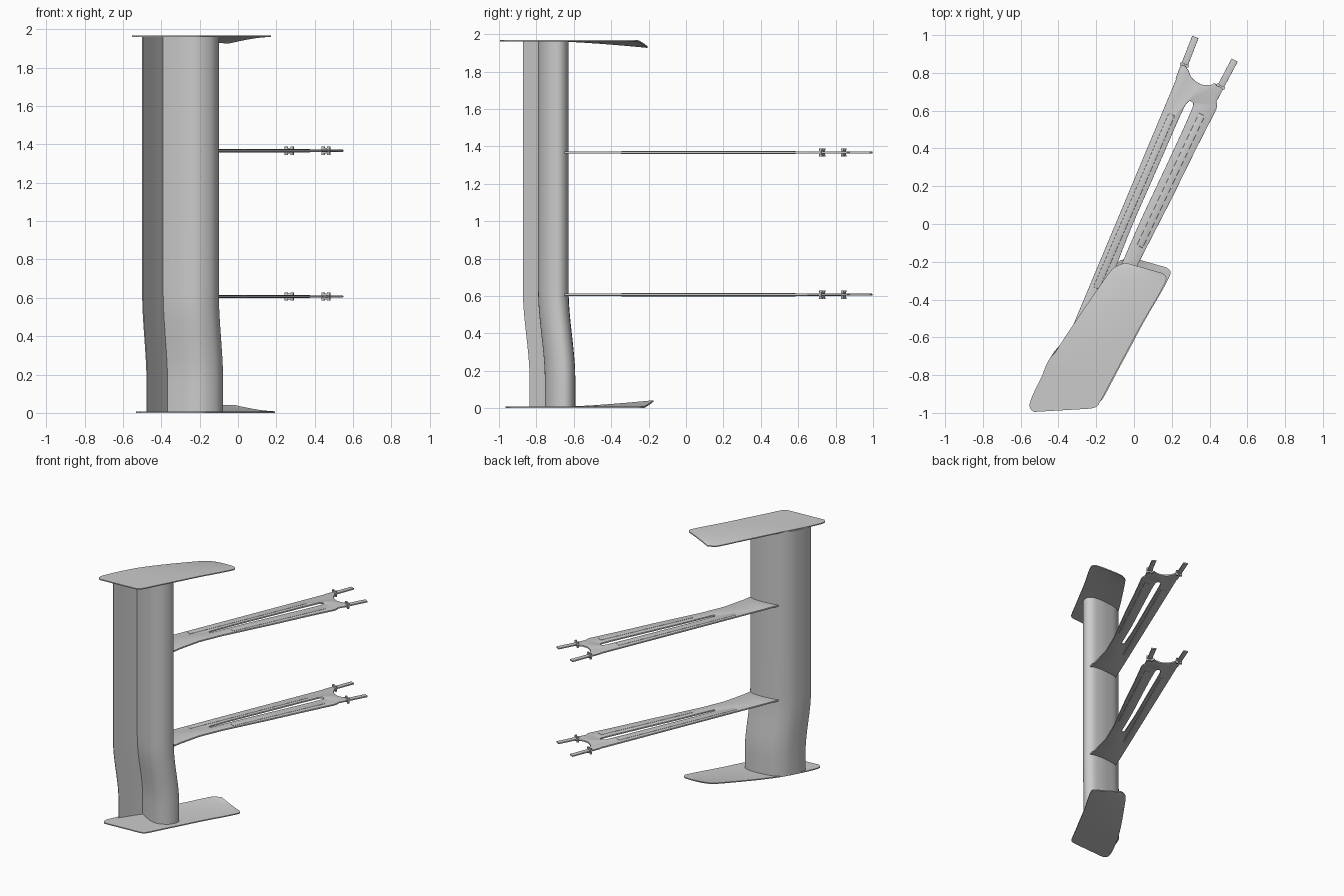
import bpy, bmesh
from mathutils import Vector

if "Cube" in bpy.data.objects:
    bpy.data.objects.remove(bpy.data.objects["Cube"])


def smoothstep(t):
    t = max(0.0, min(1.0, t))
    return t * t * (3 - 2 * t)


def spline(pts, steps=6):
    """Smooth open curve through 2D points."""
    p = [Vector(q) for q in pts]
    p = [2 * p[0] - p[1]] + p + [2 * p[-1] - p[-2]]
    out = []
    for a, b, c, d in zip(p, p[1:], p[2:], p[3:]):
        for k in range(steps):
            t = k / steps
            out.append(0.5 * (2 * b + (c - a) * t + (2 * a - 5 * b + 4 * c - d) * t * t
                              + (3 * b - a - 3 * c + d) * t ** 3))
    return out + [p[-2]]


def finish(name, bm, angle=0.6):
    bmesh.ops.recalc_face_normals(bm, faces=bm.faces)
    me = bpy.data.meshes.new(name)
    bm.to_mesh(me)
    bm.free()
    ob = bpy.data.objects.new(name, me)
    bpy.context.collection.objects.link(ob)
    bpy.ops.object.select_all(action='DESELECT')
    ob.select_set(True)
    bpy.context.view_layer.objects.active = ob
    bpy.ops.object.shade_smooth_by_angle(angle=angle)
    return ob


def flat_part(name, loops, z, thick, bevel=0.002):
    """Extruded flat outline; extra loops become holes."""
    cu = bpy.data.curves.new(name, 'CURVE')
    cu.dimensions, cu.fill_mode = '2D', 'BOTH'
    cu.extrude, cu.bevel_depth, cu.bevel_resolution = thick / 2 - bevel, bevel, 1
    cu.offset = -bevel
    for loop in loops:
        s = cu.splines.new('POLY')
        s.points.add(len(loop) - 1)
        for pt, q in zip(s.points, loop):
            pt.co = (q[0], q[1], 0, 1)
        s.use_cyclic_u = True
    tmp = bpy.data.objects.new(name + "_tmp", cu)
    bpy.context.collection.objects.link(tmp)
    bpy.context.view_layer.update()
    me = tmp.evaluated_get(bpy.context.evaluated_depsgraph_get()).to_mesh()
    bm = bmesh.new()
    bm.from_mesh(me)
    bpy.data.objects.remove(tmp)
    bmesh.ops.remove_doubles(bm, verts=bm.verts, dist=1e-5)
    bmesh.ops.translate(bm, verts=bm.verts, vec=(0, 0, z))
    return finish(name, bm)


def strip(a, b, w):
    """Four-cornered bar outline from a to b."""
    a, b = Vector(a), Vector(b)
    d = (b - a).normalized()
    n = Vector((-d.y, d.x)) * w / 2
    return [a + n, a - n, b - n, b + n]


# Wing: cambered section lofted upright, stepped sideways near the bottom
section = spline([(-0.50, -0.87), (-0.48, -0.785), (-0.44, -0.705), (-0.37, -0.65),
                  (-0.28, -0.632), (-0.20, -0.628), (-0.13, -0.64), (-0.10, -0.685),
                  (-0.13, -0.75), (-0.20, -0.788), (-0.27, -0.783), (-0.34, -0.75),
                  (-0.39, -0.72)])
section += spline([(-0.39, -0.72), (-0.435, -0.78), (-0.495, -0.872)], 3)[1:]
bm = bmesh.new()
rings = []
levels = [0.006, 0.15] + [0.2 + 0.04 * i for i in range(12)] + [1.0, 1.5, 1.962]
for z in levels:
    k = 1 - smoothstep((z - 0.15) / 0.48)
    rings.append([bm.verts.new((p.x + 0.023 * k, p.y + 0.036 * k, z)) for p in section])
n = len(section)
for r, s in zip(rings, rings[1:]):
    for i in range(n):
        j = (i + 1) % n
        bm.faces.new((r[i], r[j], s[j], s[i]))
bm.faces.new(rings[0])
bm.faces.new(rings[-1])
finish("wing", bm, 0.55)

# End plates: rows across the plate, the rear inner corner curls towards the wing
rows = [((-0.53, -0.995), (-0.24, -0.978)), ((-0.55, -0.975), (-0.20, -0.968)),
        ((-0.548, -0.935), (-0.17, -0.925)), ((-0.50, -0.83), (-0.115, -0.82)),
        ((-0.42, -0.685), (-0.045, -0.69)), ((-0.32, -0.53), (0.035, -0.54)),
        ((-0.20, -0.355), (0.12, -0.395)), ((-0.125, -0.25), (0.165, -0.31)),
        ((-0.09, -0.222), (0.17, -0.28)), ((-0.045, -0.205), (0.15, -0.26))]
left = spline([r[0] for r in rows], 3)
right = spline([r[1] for r in rows], 3)
for name, z0, side, dx, dy in (("top_end_plate", 1.969, -1, 0, 0),
                               ("bottom_end_plate", 0.0, 1, 0.022, 0.03)):
    bm = bmesh.new()
    layers = []
    for depth in (0, 0.008):
        grid = []
        for a, b in zip(left, right):
            row = []
            for i in range(9):
                u = i / 8
                p = a.lerp(b, u)
                bend = 0.034 * max(0, (p.y + 0.70) / 0.49) ** 1.4 * (1 - u) ** 1.2
                row.append(bm.verts.new((p.x + dx, p.y + dy, z0 + side * (bend + depth))))
            grid.append(row)
        for r, s in zip(grid, grid[1:]):
            for i in range(8):
                bm.faces.new((r[i], r[i + 1], s[i + 1], s[i]))
        layers.append(grid)
    rims = [g[0] + [r[-1] for r in g[1:]] + g[-1][-2::-1] + [r[0] for r in g[-2:0:-1]]
            for g in layers]
    m = len(rims[0])
    for i in range(m):
        j = (i + 1) % m
        bm.faces.new((rims[0][i], rims[0][j], rims[1][j], rims[1][i]))
    finish(name, bm)

# Mounting arms: slotted plate, ribs, prongs and clamps
outline = [(-0.375, -0.67), (-0.12, -0.67), (-0.105, -0.58), (-0.06, -0.40), (0.02, -0.215),
           (0.20, 0.135), (0.33, 0.40), (0.435, 0.605), (0.44, 0.63), (0.43, 0.665),
           (0.445, 0.73), (0.425, 0.747)]
outline += spline([(0.41, 0.737), (0.36, 0.738), (0.31, 0.77), (0.285, 0.82)], 5)
outline += [(0.255, 0.835), (0.235, 0.795), (0.08, 0.425), (-0.32, -0.53)]
slot = spline([(-0.095, -0.225), (-0.01, -0.01), (0.13, 0.31), (0.25, 0.585), (0.285, 0.645),
               (0.305, 0.645), (0.305, 0.605), (0.19, 0.35), (0.04, 0.03), (-0.065, -0.21),
               (-0.085, -0.24), (-0.095, -0.225)], 4)[:-1]
prongs = [((0.237, 0.765), (0.325, 0.99)), ((0.42, 0.655), (0.533, 0.868))]
for label, z in (("upper", 1.367), ("lower", 0.607)):
    flat_part(label + "_arm", [outline, slot], z, 0.012)
    for rname, a, b in (("outer", (-0.2, -0.34), (0.2, 0.58)),
                        ("inner", (0.03, -0.12), (0.36, 0.58))):
        flat_part(f"{label}_arm_{rname}_rib", [strip(a, b, 0.035)], z, 0.018, 0.004)
    for side, (a, b) in zip(("left", "right"), prongs):
        flat_part(f"{label}_{side}_prong", [strip(a, b, 0.036)], z, 0.011)
        # Clamp: cross flange with two bolts above and below
        a, b = Vector(a), Vector(b)
        d = (b - a).normalized()
        c = a + d * 0.083
        across = Vector((-d.y, d.x)) * 0.024
        flat_part(f"{label}_{side}_clamp", [strip(c - across, c + across, 0.011)], z, 0.03)
        bm = bmesh.new()
        for s in (-1, 1):
            for h, rad, dep in ((-0.018, 0.009, 0.008), (0.018, 0.009, 0.008), (0, 0.005, 0.044)):
                ret = bmesh.ops.create_cone(bm, cap_ends=True, segments=12, radius1=rad,
                                            radius2=rad, depth=dep)
                p = c + s * across * 0.65
                bmesh.ops.translate(bm, verts=ret["verts"], vec=(p.x, p.y, z + h))
        finish(f"{label}_{side}_clamp_bolts", bm)
